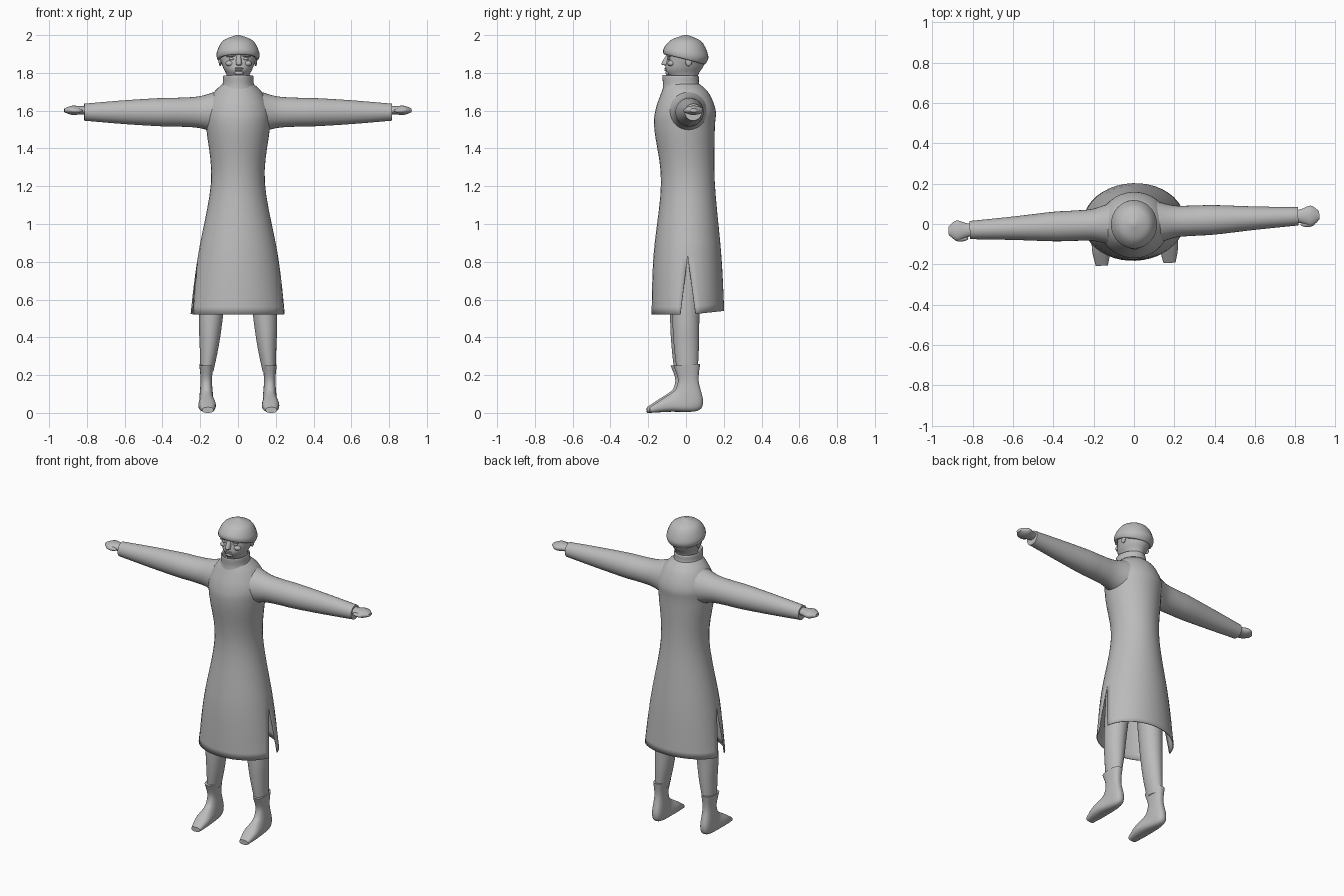
import bpy, bmesh, math
from mathutils import Matrix, Vector

cube = bpy.data.objects.get("Cube")
if cube:
    bpy.data.objects.remove(cube, do_unlink=True)

grey = bpy.data.materials.new("plain_grey")
grey.use_nodes = True
COLOUR = (.5, .5, .5, 1)
grey.diffuse_color = COLOUR
grey.node_tree.nodes["Principled BSDF"].inputs["Base Color"].default_value = COLOUR

# The whole figure stands turned slightly towards its right
TURN = Matrix.Rotation(math.radians(2.4), 4, 'Z')
SIDES = 32


def finish(bm, name, thickness=0):
    """Turn the mesh into a smooth-shaded object."""
    bmesh.ops.recalc_face_normals(bm, faces=bm.faces)
    bm.transform(TURN)
    mesh = bpy.data.meshes.new(name)
    bm.to_mesh(mesh)
    bm.free()
    mesh.materials.append(grey)
    ob = bpy.data.objects.new(name, mesh)
    bpy.context.collection.objects.link(ob)
    if thickness:
        cloth = ob.modifiers.new("cloth", 'SOLIDIFY')
        cloth.thickness = thickness
        cloth.offset = 0
    bpy.ops.object.select_all(action='DESELECT')
    ob.select_set(True)
    bpy.context.view_layer.objects.active = ob
    bpy.ops.object.shade_smooth_by_angle(angle=math.radians(50))


def spline(keys, steps=5):
    """Fill in smooth steps between key sections of plain numbers."""
    keys = [Vector(key) for key in keys]
    padded = [keys[0]] + keys + [keys[-1]]
    result = []
    for before, start, end, after in zip(padded, padded[1:], padded[2:], padded[3:]):
        leave, arrive = (end - before) / 2, (after - start) / 2
        for step in range(steps):
            t = step / steps
            ease = t * t * (3 - 2 * t)
            result.append(start.lerp(end, ease) + leave * t * (1 - t) ** 2
                          - arrive * t * t * (1 - t))
    return result + [keys[-1]]


def squared(value, power):
    return math.copysign(abs(value) ** power, value)


def loft(name, rings, capped=True, power=1):
    """Skin rings of (centre, u, v); a power below one makes them squarer."""
    bm = bmesh.new()
    rows = []
    for centre, u, v in rings:
        angles = [math.tau * i / SIDES for i in range(SIDES)]
        rows.append([bm.verts.new(centre + u * squared(math.cos(a), power)
                                  + v * squared(math.sin(a), power)) for a in angles])
    for low, high in zip(rows, rows[1:]):
        for i in range(SIDES):
            bm.faces.new((low[i - 1], low[i], high[i], high[i - 1]))
    if capped:
        bm.faces.new(rows[0])
        bm.faces.new(rows[-1])
    finish(bm, name)


def upright(keys, x=0):
    """Rings keyed by half width, back y and z, front y and z."""
    for half, back_y, back_z, front_y, front_z in spline(keys):
        back, front = Vector((x, back_y, back_z)), Vector((x, front_y, front_z))
        yield (back + front) / 2, Vector((half, 0, 0)), (back - front) / 2


def sideways(keys, side, z):
    """Rings along an arm keyed by x, half depth and half height."""
    for x, depth, height in spline(keys):
        yield Vector((side * x, .004, z)), Vector((0, depth, 0)), Vector((0, 0, height))


def blob(name, centre, size, tilt=0):
    bm = bmesh.new()
    bmesh.ops.create_uvsphere(bm, u_segments=16, v_segments=10, radius=1)
    bm.transform(Matrix.Translation(centre) @ Matrix.Rotation(tilt, 4, 'Y')
                 @ Matrix.Diagonal((*size, 1)))
    finish(bm, name)


def coat(keys, apex, hem, gap, steps=18):
    """Front and back halves joined at the sides, parting into slits below the apex."""
    bm = bmesh.new()
    for sign in (-1, 1):
        rows = []
        for half, front, back, z in spline(keys):
            middle, depth = (front + back) / 2, (back - front) / 2
            parting = max(0, (apex - z) / (apex - hem))
            start = 0
            if z < apex + .001:
                start = math.asin((gap * parting - sign * middle) / depth)
            row = []
            for i in range(steps + 1):
                a = start + (math.pi - 2 * start) * i / steps
                y = middle + sign * depth * math.sin(a)
                lift = .1 * parting * max(0, y)
                row.append(bm.verts.new((half * math.cos(a), y, z + lift)))
            rows.append(row)
        for low, high in zip(rows, rows[1:]):
            for i in range(steps):
                bm.faces.new((low[i], low[i + 1], high[i + 1], high[i]))
        bm.faces.new(rows[-1])
    bmesh.ops.remove_doubles(bm, verts=bm.verts, dist=.0005)
    finish(bm, "long_coat", thickness=.005)


# Long coat: half width, front, back and height of each key section
coat([(.25, -.18, .2, .52), (.21, -.17, .185, .83), (.14, -.13, .15, 1.22),
      (.165, -.165, .15, 1.5), (.17, -.16, .155, 1.6), (.13, -.13, .12, 1.69),
      (.08, -.11, .07, 1.74)], apex=.83, hem=.52, gap=.04)

# Stand-up collar, folded inwards at the rim
loft("collar", upright([
    (.1, .095, 1.69, -.124, 1.71), (.083, .07, 1.74, -.122, 1.74),
    (.08, .068, 1.78, -.125, 1.785), (.07, .06, 1.78, -.115, 1.78),
    (.07, .06, 1.74, -.11, 1.74)]), capped=False)

# Head and neck
loft("head", upright([
    (.055, .05, 1.72, -.06, 1.72), (.06, .065, 1.79, -.09, 1.78),
    (.08, .095, 1.84, -.11, 1.82), (.097, .105, 1.89, -.1, 1.88),
    (.095, .1, 1.93, -.1, 1.92)]))

# Rounded cap, lower at the back, with a rolled edge
loft("cap", upright([
    (.095, .09, 1.845, -.1, 1.9), (.11, .105, 1.85, -.118, 1.9),
    (.112, .118, 1.89, -.118, 1.93), (.08, .083, 1.965, -.078, 1.975),
    (.01, .01, 2, -.01, 2)]))

# Face
loft("nose", upright([
    (.01, -.08, 1.9, -.1, 1.9), (.016, -.08, 1.85, -.13, 1.85),
    (.012, -.08, 1.84, -.115, 1.84)]))
blob("upper_lip", (0, -.106, 1.824), (.024, .008, .005))
blob("lower_lip", (0, -.106, 1.814), (.02, .008, .005))
blob("chin", (0, -.095, 1.8), (.025, .015, .012))

for side, word in ((1, "left"), (-1, "right")):
    blob(word + "_eye", (side * .037, -.09, 1.874), (.016, .01, .007))
    blob(word + "_brow", (side * .04, -.092, 1.89), (.026, .012, .006), tilt=side * .1)
    blob(word + "_cheek", (side * .045, -.08, 1.85), (.025, .02, .016))
    blob(word + "_ear", (side * .094, .01, 1.86), (.008, .018, .025))

    # Sleeve flaring into the shoulder
    loft(word + "_sleeve", sideways([
        (.1, .11, .115), (.2, .08, .085), (.3, .075, .077), (.4, .073, .075),
        (.6, .058, .063), (.815, .045, .045)], side, z=1.592))

    # Mitten hand with a thumb along its front
    loft(word + "_hand", sideways([
        (.77, .025, .022), (.83, .035, .022), (.88, .05, .024), (.92, .02, .01)],
        side, z=1.602))
    blob(word + "_thumb", (side * .86, -.036, 1.6), (.036, .015, .012))

    # Trouser leg, leaning outwards towards the boot
    legs = spline([(.12, .075, .08, -.08, .8), (.144, .063, .065, -.078, .5),
                   (.153, .05, .062, -.07, .35), (.165, .035, .055, -.055, .22)])
    loft(word + "_leg", [
        (Vector((side * x, (back + front) / 2, z)), Vector((half, 0, 0)),
         Vector((0, (back - front) / 2, 0))) for x, half, back, front, z in legs])

    # Boot: shaft sections swing round the heel into the foot
    loft(word + "_boot", upright([
        (.037, .068, .26, -.074, .25), (.03, .06, .17, -.05, .18),
        (.035, .083, .06, -.06, .13), (.038, .05, .01, -.085, .105),
        (.046, -.09, .006, -.14, .07), (.03, -.2, 0, -.2, .03)],
        x=side * .168), power=.8)
